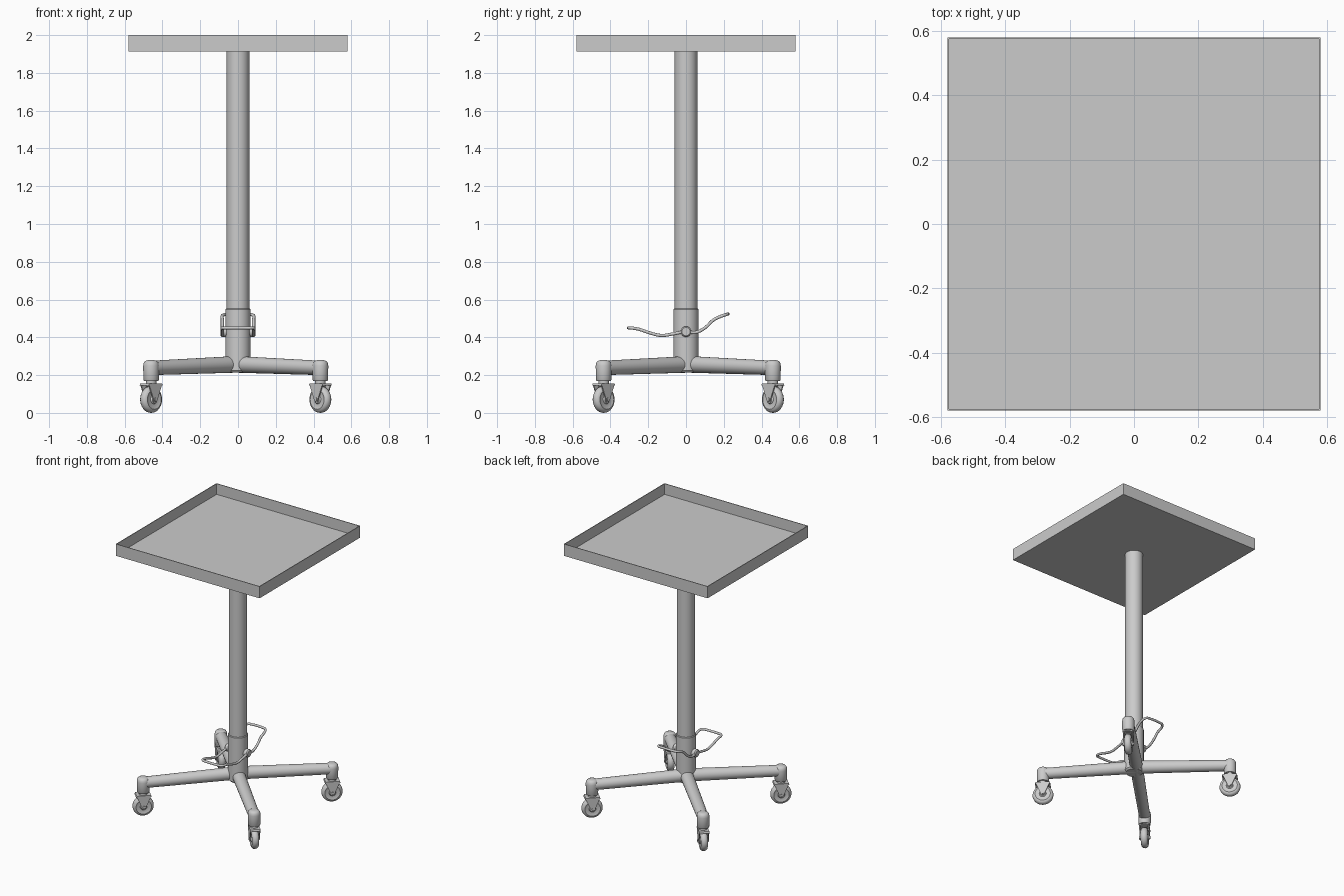
import bpy, bmesh, math
from mathutils import Vector, Matrix

if "Cube" in bpy.data.objects:
    bpy.data.objects.remove(bpy.data.objects["Cube"])

steel = bpy.data.materials.new("grey steel")
steel.diffuse_color = (0.6, 0.6, 0.6, 1)
steel.use_nodes = True
steel.node_tree.nodes["Principled BSDF"].inputs["Base Color"].default_value = steel.diffuse_color


def finish(name, bm, matrix=None, smooth=True):
    """Turn a bmesh into a named, shaded object."""
    if matrix is not None:
        bm.transform(matrix)
    bmesh.ops.recalc_face_normals(bm, faces=bm.faces)
    me = bpy.data.meshes.new(name)
    bm.to_mesh(me)
    bm.free()
    ob = bpy.data.objects.new(name, me)
    bpy.context.collection.objects.link(ob)
    me.materials.append(steel)
    if smooth:
        bpy.ops.object.select_all(action='DESELECT')
        ob.select_set(True)
        bpy.context.view_layer.objects.active = ob
        bpy.ops.object.shade_smooth_by_angle(angle=math.radians(40))
    return ob


def lathe(name, profile, matrix=None, n=32):
    """Revolve (radius, height) points about z and cap the ends."""
    bm = bmesh.new()
    rings = [[bm.verts.new((r * math.cos(2 * math.pi * i / n), r * math.sin(2 * math.pi * i / n), z))
              for i in range(n)] for r, z in profile]
    for a, b in zip(rings, rings[1:]):
        for i in range(n):
            j = (i + 1) % n
            bm.faces.new((a[i], a[j], b[j], b[i]))
    bm.faces.new(rings[0])
    bm.faces.new(rings[-1])
    return finish(name, bm, matrix)


def prism(name, outline, y0, y1, matrix):
    """Extrude an (x, z) outline from y0 to y1."""
    bm = bmesh.new()
    f = bm.faces.new([bm.verts.new((x, y0, z)) for x, z in outline])
    ext = bmesh.ops.extrude_face_region(bm, geom=[f])
    verts = [v for v in ext["geom"] if isinstance(v, bmesh.types.BMVert)]
    bmesh.ops.translate(bm, verts=verts, vec=(0, y1 - y0, 0))
    return finish(name, bm, matrix)


# Tray: box with inset, sunken top
bm = bmesh.new()
bmesh.ops.create_cube(bm, size=1, matrix=Matrix.Translation((0, 0, 1.957)) @ Matrix.Diagonal((1.16, 1.16, 0.086, 1)))
top = max(bm.faces, key=lambda f: f.calc_center_median().z)
bmesh.ops.inset_region(bm, faces=[top], thickness=0.007)
ext = bmesh.ops.extrude_face_region(bm, geom=[top])
bmesh.ops.translate(bm, verts=[v for v in ext["geom"] if isinstance(v, bmesh.types.BMVert)], vec=(0, 0, -0.078))
if top.is_valid:
    bmesh.ops.delete(bm, geom=[top], context='FACES_ONLY')
finish("tray", bm, smooth=False)

# Column and the sleeve it slides in
lathe("column", [(0.06, 0.5), (0.06, 1.917)], n=40)
lathe("sleeve", [(0.055, 0.214), (0.066, 0.225), (0.066, 0.548), (0.062, 0.552)], n=40)

# Four diagonal legs with posts and casters
base = Matrix.Translation((-0.012, 0.012, 0))
reach = 0.448 * math.sqrt(2)
for k, label in enumerate(("back_right", "back_left", "front_left", "front_right")):
    spin = base @ Matrix.Rotation(math.radians(45 + 90 * k), 4, 'Z')
    at_post = spin @ Matrix.Translation((reach, 0, 0))
    a, b = Vector((0, 0, 0.257)), Vector((reach, 0, 0.238))
    aim = Matrix.Translation(a) @ (b - a).to_track_quat('Z', 'Y').to_matrix().to_4x4()
    lathe("leg_" + label, [(0.044, 0), (0.038, (b - a).length)], spin @ aim, 24)
    lathe("post_" + label, [(0.038, 0.17), (0.041, 0.175), (0.042, 0.25), (0.039, 0.265),
                            (0.031, 0.275), (0.018, 0.279)], at_post, 24)
    lathe("caster_stem_" + label, [(0.028, 0.14), (0.028, 0.175)], at_post, 20)
    # Fork: top plate and two tapering cheeks
    prism("fork_top_" + label, [(-0.052, 0.144), (0.052, 0.144), (0.048, 0.156), (-0.048, 0.156)],
          -0.034, 0.034, at_post)
    cheek = [(-0.048, 0.15), (-0.015, 0.072), (-0.008, 0.061), (0.008, 0.061), (0.015, 0.072), (0.048, 0.15)]
    for s in (-1, 1):
        prism("fork_cheek_" + label, cheek, s * 0.027, s * 0.034, at_post)
    # Wheel with rounded tread and raised hub
    axle = at_post @ Matrix.Translation((0, 0, 0.071)) @ Matrix.Rotation(math.pi / 2, 4, 'X')
    half = [(0.018, 0.027), (0.024, 0.02), (0.04, 0.02), (0.052, 0.024), (0.062, 0.02), (0.069, 0.011)]
    tread = [(r, -z) for r, z in half] + [(0.071, 0)] + half[::-1]
    lathe("wheel_" + label, tread, axle, 32)
    lathe("axle_" + label, [(0.01, -0.038), (0.01, 0.038)], axle, 16)

# Foot pedal: a wire loop around the sleeve, bent in side profile
side = [(-0.285, 0.449), (-0.25, 0.443), (-0.19, 0.423), (-0.13, 0.41), (-0.07, 0.418), (0, 0.43),
        (0.05, 0.426), (0.1, 0.45), (0.15, 0.495), (0.19, 0.513)]
loop = [(0.083, y, z) for y, z in side]
loop += [(0.07, 0.214, 0.521), (0.04, 0.22, 0.523), (-0.04, 0.22, 0.523), (-0.07, 0.214, 0.521)]
loop += [(-0.083, y, z) for y, z in side[::-1]]
loop += [(-0.07, -0.3, 0.45), (-0.045, -0.303, 0.45), (0.045, -0.303, 0.45), (0.07, -0.3, 0.45)]
cu = bpy.data.curves.new("foot_pedal", 'CURVE')
cu.dimensions = '3D'
cu.bevel_depth = 0.0085
cu.bevel_resolution = 3
cu.resolution_u = 5
sp = cu.splines.new('BEZIER')
sp.bezier_points.add(len(loop) - 1)
for p, co in zip(sp.bezier_points, loop):
    p.co = co
    p.handle_left_type = p.handle_right_type = 'AUTO'
sp.use_cyclic_u = True
cu.materials.append(steel)
bpy.context.collection.objects.link(bpy.data.objects.new("foot_pedal", cu))

# Pedal pivot knobs on both sides of the sleeve
for s in (-1, 1):
    turn = Matrix.Translation((0, 0, 0.43)) @ Matrix.Rotation(s * math.pi / 2, 4, 'Y')
    lathe("pedal_pivot", [(0.028, 0.05), (0.028, 0.086), (0.022, 0.093)], turn, 24)
